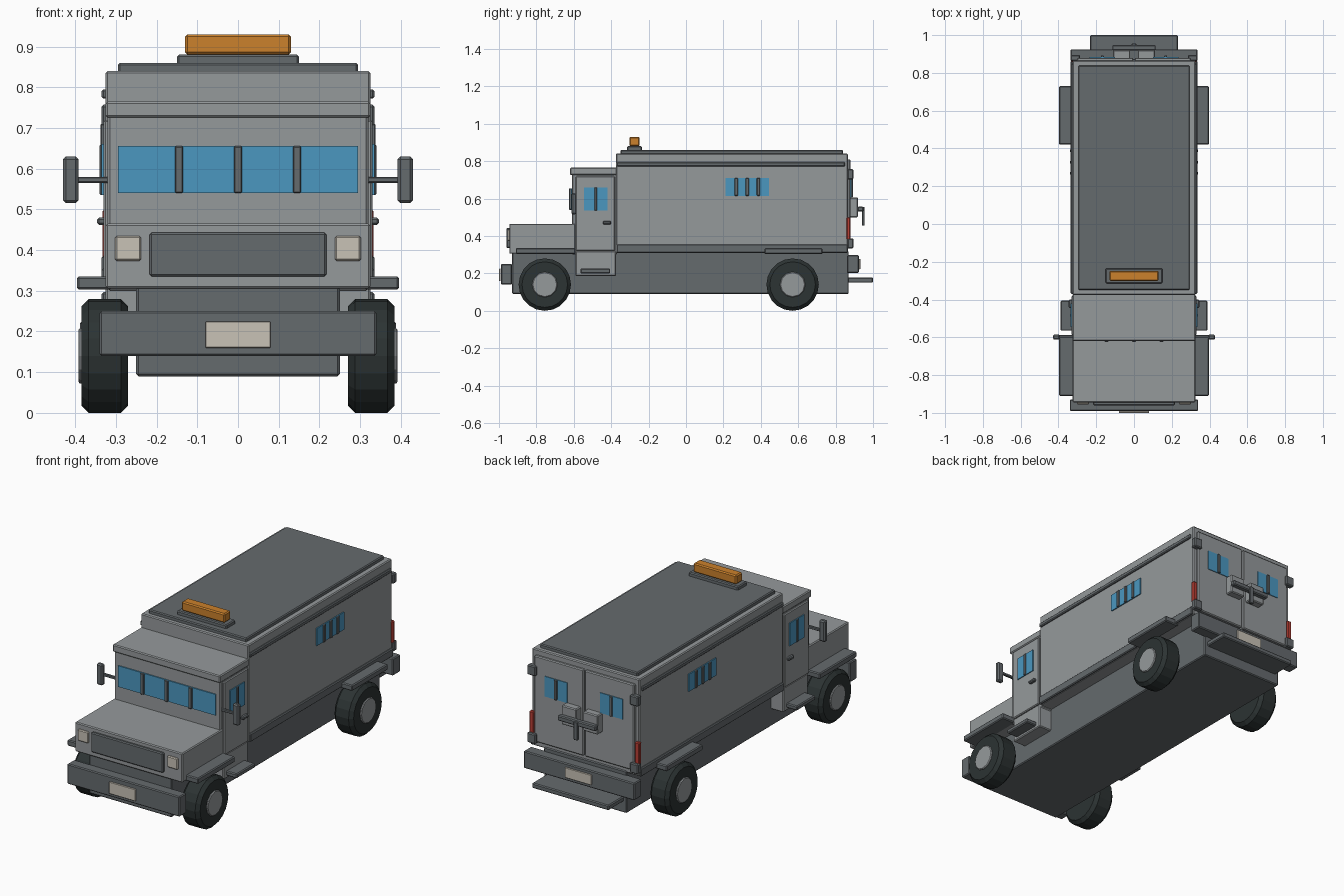
import bpy
import bmesh
import math
from mathutils import Matrix, Vector

default_cube = bpy.data.objects.get("Cube")
if default_cube:
    bpy.data.objects.remove(default_cube, do_unlink=True)


def material(name, red, green, blue):
    mat = bpy.data.materials.new(name)
    mat.use_nodes = True
    mat.diffuse_color = (red, green, blue, 1)
    mat.node_tree.nodes["Principled BSDF"].inputs["Base Color"].default_value = mat.diffuse_color
    return mat


body = material("body grey", .30, .32, .33)
trim = material("dark trim grey", .13, .145, .155)
glass = material("blue glass", .07, .31, .53)
amber = material("amber beacon", .6, .22, .025)
rubber = material("black rubber", .025, .033, .033)
cream = material("cream lamp", .58, .54, .47)
red = material("red lamp", .5, .05, .035)


def finish(name, bm, mat, mirror, bevel):
    """Turn a bmesh into an object, optionally mirrored across the centre line."""
    bmesh.ops.recalc_face_normals(bm, faces=bm.faces)
    mesh = bpy.data.meshes.new(name)
    bm.to_mesh(mesh)
    bm.free()
    mesh.materials.append(mat)
    obj = bpy.data.objects.new(name, mesh)
    bpy.context.collection.objects.link(obj)
    if bevel:
        mod = obj.modifiers.new("edge bevel", "BEVEL")
        mod.width = bevel
        mod.segments = 1
    if mirror:
        mod = obj.modifiers.new("mirror sides", "MIRROR")
        mod.use_mirror_merge = False
    return obj


def box(name, mat, x, y, z, mirror=False, bevel=.005):
    """Box from ranges; a single number for x means a centred half width."""
    if not isinstance(x, tuple):
        x = (-x, x)
    low, high = (Vector(corner) for corner in zip(x, y, z))
    size = high - low
    bm = bmesh.new()
    bmesh.ops.create_cube(bm, size=1)
    bmesh.ops.scale(bm, vec=size, verts=bm.verts)
    bmesh.ops.translate(bm, vec=(low + high) / 2, verts=bm.verts)
    return finish(name, bm, mat, mirror, min(bevel, min(size) * .3))


def pair(name, mat, x, y, z, bevel=.005):
    return box(name, mat, x, y, z, mirror=True, bevel=bevel)


def disc(name, mat, radius, x, y, z, sides, bevel):
    """Mirrored cylinder lying along the x axis."""
    bm = bmesh.new()
    bmesh.ops.create_cone(bm, cap_ends=True, segments=sides, radius1=radius,
                          radius2=radius, depth=x[1] - x[0])
    bmesh.ops.rotate(bm, matrix=Matrix.Rotation(math.pi / 2, 3, "Y"), verts=bm.verts)
    bmesh.ops.translate(bm, vec=(sum(x) / 2, y, z), verts=bm.verts)
    obj = finish(name, bm, mat, True, bevel)
    obj.modifiers["edge bevel"].limit_method = "ANGLE"
    obj.modifiers["edge bevel"].angle_limit = math.radians(50)
    return obj


# Main volumes
box("chassis", trim, x=.25, y=(-.93, .87), z=(.09, .32))
box("cargo_box", body, x=.325, y=(-.375, .865), z=(.31, .84))
box("cargo_roof_panel", trim, x=.295, y=(-.35, .84), z=(.835, .86))
box("cab", body, x=.32, y=(-.61, -.37), z=(.3, .73))
box("cab_roof", body, x=.325, y=(-.62, -.37), z=(.725, .765))
box("cab_sill", body, x=.325, y=(-.59, -.375), z=(.185, .32))
box("hood", body, x=.325, y=(-.945, -.59), z=(.305, .465))

# Cargo side rails
pair("lower_side_rail", trim, x=(.32, .335), y=(-.37, .865), z=(.31, .355))
pair("upper_side_rail", trim, x=(.32, .335), y=(-.37, .85), z=(.772, .795))

# Nose: grille, lamps, bumper and plate
box("grille", trim, x=.217, y=(-.96, -.94), z=(.335, .443))
pair("headlight", cream, x=(.238, .302), y=(-.955, -.94), z=(.373, .435))
box("front_bumper", trim, x=.34, y=(-.99, -.93), z=(.14, .25))
box("front_plate", cream, x=.08, y=(-1, -.991), z=(.16, .225), bevel=.002)

# Windscreen with upright bars
box("windscreen", glass, x=.295, y=(-.616, -.608), z=(.54, .655), bevel=0)
for centre in (-.145, 0, .145):
    box("windscreen_bar", trim, x=(centre - .01, centre + .01),
        y=(-.625, -.61), z=(.54, .655), bevel=.003)

# Cab doors
pair("cab_door", body, x=(.315, .33), y=(-.59, -.38), z=(.32, .72))
pair("door_window", glass, x=(.326, .335), y=(-.545, -.42), z=(.535, .66), bevel=0)
pair("door_window_bar", trim, x=(.328, .34), y=(-.49, -.475), z=(.535, .66), bevel=.003)
pair("door_handle", trim, x=(.325, .346), y=(-.445, -.4), z=(.462, .48))
pair("door_step", trim, x=(.32, .388), y=(-.565, -.405), z=(.2, .225))

# Wing mirrors
pair("mirror_arm", trim, x=(.315, .4), y=(-.602, -.588), z=(.565, .58), bevel=.003)
pair("mirror_head", trim, x=(.392, .43), y=(-.612, -.585), z=(.515, .63), bevel=.007)

# Cargo side windows with guard bars
pair("side_window", glass, x=(.322, .331), y=(.21, .445), z=(.615, .71), bevel=0)
for step in range(1, 4):
    centre = .21 + step * .059
    pair("side_window_bar", trim, x=(.323, .338),
         y=(centre - .009, centre + .009), z=(.615, .71), bevel=.003)

# Wheels and fenders on both axles
for axle, centre, start, end in (("front", -.755, -.91, -.59), ("rear", .57, .42, .73)):
    disc(axle + "_tyre", rubber, radius=.14, x=(.27, .385), y=centre, z=.14,
         sides=20, bevel=.018)
    disc(axle + "_hub", body, radius=.068, x=(.3, .392), y=centre, z=.14,
         sides=12, bevel=.004)
    pair(axle + "_fender", trim, x=(.31, .396), y=(start, end), z=(.303, .335))

# Roof beacon
box("beacon_base", trim, x=.15, y=(-.315, -.235), z=(.855, .88))
box("beacon_lamp", amber, x=.13, y=(-.302, -.248), z=(.88, .93), bevel=.006)

# Rear doors with barred windows, hinges and lamps
pair("rear_door", body, x=(.004, .302), y=(.855, .88), z=(.34, .81))
pair("rear_window", glass, x=(.1, .235), y=(.875, .884), z=(.605, .715), bevel=0)
pair("rear_window_bar", trim, x=(.159, .176), y=(.88, .892), z=(.605, .715), bevel=.003)
for height in (.36, .73):
    pair("rear_hinge", trim, x=(.285, .335), y=(.863, .895),
         z=(height - .027, height + .027))
pair("tail_light", red, x=(.305, .333), y=(.858, .88), z=(.38, .5))

# Rear door locking bar
pair("lock_bracket", body, x=(.02, .11), y=(.875, .92), z=(.5, .605))
box("lock_bar", trim, x=.115, y=(.918, .948), z=(.53, .558))
box("lock_lever", trim, x=.012, y=(.94, .955), z=(.455, .555), bevel=.003)

# Rear bumper, plate and step
box("rear_bumper", trim, x=.335, y=(.86, .925), z=(.203, .297))
box("rear_plate", cream, x=.08, y=(.925, .933), z=(.222, .278), bevel=.002)
box("rear_step", trim, x=.232, y=(.865, 1), z=(.15, .178))
